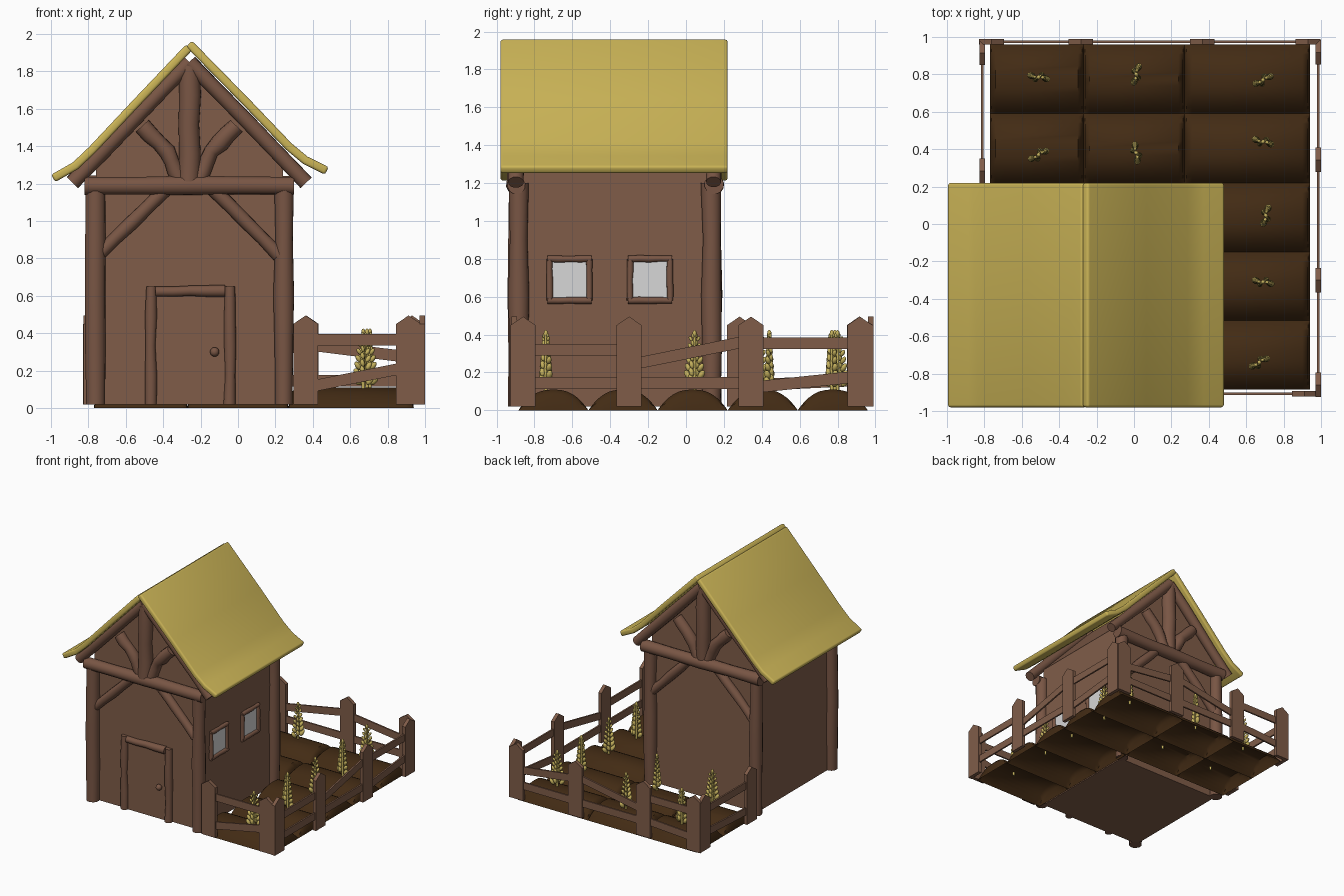
import bpy, bmesh, math, random
from mathutils import Vector, Matrix

if "Cube" in bpy.data.objects:
    bpy.data.objects.remove(bpy.data.objects["Cube"])

random.seed(4)


def material(name, rgb):
    m = bpy.data.materials.new(name)
    m.diffuse_color = (*rgb, 1)
    m.use_nodes = True
    m.node_tree.nodes["Principled BSDF"].inputs["Base Color"].default_value = m.diffuse_color
    return m


WOOD = material("brown wood", (0.215, 0.108, 0.066))
LOG = material("dark log wood", (0.19, 0.092, 0.058))
THATCH = material("yellow thatch", (0.60, 0.46, 0.095))
GRAIN = material("ripe grain", (0.56, 0.44, 0.11))
SOIL = material("dark soil", (0.055, 0.024, 0.007))
GLASS = material("pale window", (0.68, 0.68, 0.68))


def finish(name, bm, mat, angle=40, normals=True):
    if normals:
        bmesh.ops.recalc_face_normals(bm, faces=bm.faces)
    me = bpy.data.meshes.new(name)
    bm.to_mesh(me)
    bm.free()
    me.materials.append(mat)
    me.shade_smooth()
    me.set_sharp_from_angle(angle=math.radians(angle))
    ob = bpy.data.objects.new(name, me)
    bpy.context.collection.objects.link(ob)
    return ob


def prism(name, outline, push, mat):
    """Flat outline of 3D points extruded along a vector."""
    bm = bmesh.new()
    f = bm.faces.new([bm.verts.new(p) for p in outline])
    ext = bmesh.ops.extrude_face_region(bm, geom=[f], use_keep_orig=True)
    bmesh.ops.translate(bm, vec=push,
                        verts=[v for v in ext["geom"] if isinstance(v, bmesh.types.BMVert)])
    return finish(name, bm, mat, 30)


def log(name, path, radius, mat=LOG, sides=12, wobble=0.12, steps=4):
    """Slightly crooked round beam following a path."""
    path = [Vector(p) for p in path]
    pts = []
    for a, b in zip(path, path[1:]):
        pts += [a.lerp(b, i / steps) for i in range(steps)]
    pts.append(path[-1])
    bm = bmesh.new()
    rings = []
    for i, p in enumerate(pts):
        d = (pts[min(i + 1, len(pts) - 1)] - pts[max(i - 1, 0)]).normalized()
        u = d.cross(Vector((0.3, 1, 0.2))).normalized() if abs(d.y) < 0.8 else d.cross(Vector((0, 0, 1))).normalized()
        w = d.cross(u)
        r = radius * (1 + random.uniform(-wobble, wobble))
        p = p + (u * random.uniform(-1, 1) + w * random.uniform(-1, 1)) * radius * wobble * 0.7
        rings.append([bm.verts.new(p + r * (u * math.cos(t) + w * math.sin(t)))
                      for t in (2 * math.pi * k / sides for k in range(sides))])
    for a, b in zip(rings, rings[1:]):
        for k in range(sides):
            bm.faces.new((a[k], a[(k + 1) % sides], b[(k + 1) % sides], b[k]))
    bm.faces.new(rings[0])
    bm.faces.new(rings[-1])
    return finish(name, bm, mat, 50)


# House body with gables
prism("house_walls", [(x, -0.87, z) for x, z in
      [(-0.76, 0.02), (0.24, 0.02), (0.24, 1.30), (-0.255, 1.83), (-0.76, 1.30)]], (0, 0.99, 0), WOOD)

# Timber frame, same on front and back gables
CX = -0.26
for side, y, out in (("front", -0.885, -1), ("back", 0.135, 1)):
    yo = y + out * 0.012
    log(side + "_tie_beam", [(-0.82, yo, 1.19), (0.30, yo, 1.19)], 0.05, wobble=0.06)
    log(side + "_king_post", [(CX, y, 1.2), (CX, y, 1.83)], 0.055)
    for s, lab in ((-1, "left"), (1, "right")):
        log(f"{side}_{lab}_corner_post", [(CX + s * 0.503, y, 0.02), (CX + s * 0.503, y, 1.2)], 0.052, wobble=0.1)
        log(f"{side}_{lab}_rafter", [(CX, yo, 1.85), (CX + s * 0.625, yo, 1.205)], 0.042, wobble=0.06)
        log(f"{side}_{lab}_gable_brace", [(CX + s * 0.05, y, 1.22), (CX + s * 0.12, y, 1.37),
                                          (CX + s * 0.25, y, 1.51)], 0.045, steps=3)
        log(f"{side}_{lab}_knee_brace", [(CX + s * 0.48, y, 0.82), (CX + s * 0.13, y, 1.17)], 0.036)

# Curved thatch roof
for lab, pts in (("right", [(-0.262, 1.948), (0.05, 1.63), (0.27, 1.40), (0.36, 1.325), (0.475, 1.268)]),
                 ("left", [(-0.262, 1.928), (-0.55, 1.625), (-0.78, 1.38), (-0.87, 1.295), (-0.988, 1.228)])):
    bm = bmesh.new()
    rows = [[bm.verts.new((x, y, z)) for y in (-0.98, 0.22)] for x, z in pts]
    for a, b in zip(rows, rows[1:]):
        bm.faces.new((a[0], a[1], b[1], b[0]))
    roof = finish("thatch_roof_" + lab, bm, THATCH)
    m = roof.modifiers.new("thickness", "SOLIDIFY")
    m.thickness, m.offset = 0.045, 0
    m = roof.modifiers.new("rounded", "BEVEL")
    m.width, m.segments, m.limit_method = 0.014, 3, "ANGLE"

# Door with frame and knob
prism("door", [(x, -0.87, z) for x, z in [(-0.45, 0.02), (-0.05, 0.02), (-0.05, 0.62), (-0.45, 0.62)]],
      (0, -0.009, 0), WOOD)
for x in (-0.465, -0.043):
    log("door_jamb", [(x, -0.88, 0.02), (x, -0.88, 0.65)], 0.03)
log("door_lintel", [(-0.44, -0.88, 0.625), (-0.07, -0.88, 0.625)], 0.03)
bm = bmesh.new()
bmesh.ops.create_uvsphere(bm, u_segments=14, v_segments=10, radius=0.025,
                          matrix=Matrix.Translation((-0.125, -0.9, 0.30)))
finish("door_knob", bm, LOG, 60)

# Windows on the right wall
for c in (-0.615, -0.19):
    a, b, lo, hi = c - 0.105, c + 0.105, 0.58, 0.80
    prism("window_pane", [(0.24, a, lo), (0.24, b, lo), (0.24, b, hi), (0.24, a, hi)], (0.008, 0, 0), GLASS)
    for z in (lo, hi):
        log("window_rail", [(0.25, a - 0.01, z), (0.25, b + 0.01, z)], 0.017, sides=8)
    for y in (a, b):
        log("window_stile", [(0.25, y, lo), (0.25, y, hi)], 0.017, sides=8)

# Rounded soil beds, open underneath
xs, ys = [-0.77, -0.27, 0.27, 0.94], [0.96, 0.59, 0.22, -0.15, -0.515, -0.885]
ENDS = [(-1, 0), (-0.97, 0.72), (-0.88, 1), (0.88, 1), (0.97, 0.72), (1, 0)]
for r in range(5):
    for c in range(3):
        if r > 1 and c < 2:
            continue
        bm = bmesh.new()
        x0, x1, y0, y1 = xs[c], xs[c + 1], ys[r + 1], ys[r]
        grid = []
        for u, h in ENDS:
            grid.append([])
            for k in range(17):
                v = -math.cos(math.pi * k / 16)
                grid[-1].append(bm.verts.new(((x0 + x1) / 2 + u * (x1 - x0) / 2,
                                              (y0 + y1) / 2 + v * (y1 - y0) / 2,
                                              0.11 * h * (1 - abs(v) ** 2.5))))
        for a, b in zip(grid, grid[1:]):
            for k in range(16):
                bm.faces.new((a[k], b[k], b[k + 1], a[k + 1]))
        finish("soil_bed", bm, SOIL, 50, normals=False)


# Picket fence: axis 0 runs along x, axis 1 along y
def place(axis, u, fixed, z):
    return (u, fixed, z) if axis == 0 else (fixed, u, z)


def fence(name, axis, fixed, posts, rails):
    thick = place(axis, 0, 0.03, 0)
    for p in posts:
        prism(name + "_post", [place(axis, p + du, fixed - 0.015, z) for du, z in
              [(-0.066, 0.02), (0.066, 0.02), (0.066, 0.45), (0, 0.495), (-0.066, 0.45)]], thick, WOOD)
    thin = place(axis, 0, 0.014, 0)
    for a, b, pair in zip(posts, posts[1:], rails):
        for za, zb in pair:
            prism(name + "_rail", [place(axis, u, fixed - 0.007, z) for u, z in
                  [(a, za - 0.031), (b, zb - 0.031), (b, zb + 0.031), (a, za + 0.031)]], thin, WOOD)


fence("front_fence", 0, -0.907, [0.362, 0.912], [[(0.365, 0.365), (0.11, 0.22)]])
fence("right_fence", 1, 0.985, [-0.86, -0.30, 0.343, 0.918],
      [[(0.32, 0.32), (0.145, 0.145)], [(0.24, 0.37), (0.145, 0.145)], [(0.355, 0.355), (0.12, 0.18)]])
fence("back_fence", 0, 0.975, [-0.762, -0.284, 0.365, 0.93],
      [[(0.355, 0.355), (0.13, 0.16)], [(0.24, 0.36), (0.145, 0.145)], [(0.34, 0.27), (0.145, 0.145)]])
fence("left_fence", 1, -0.812, [0.283, 0.915], [[(0.355, 0.355), (0.13, 0.16)]])

# Grain stalks: stem, paired kernels and a tip kernel
stalks = [(-0.51, 0.785, -20), (0.012, 0.80, 65), (0.69, 0.77, 18), (-0.51, 0.37, 20), (0.012, 0.38, 90),
          (0.69, 0.44, -25), (0.705, 0.045, 65), (0.69, -0.31, -20), (0.67, -0.74, 20)]
for x, y, turn in stalks:
    bm = bmesh.new()
    bmesh.ops.create_cone(bm, cap_ends=True, segments=8, radius1=0.01, radius2=0.008, depth=0.32,
                          matrix=Matrix.Translation((0, 0, 0.24)))

    def kernel(px, py, pz, tilt, size):
        bmesh.ops.create_icosphere(bm, subdivisions=2, radius=1, matrix=Matrix.Translation((px, py, pz))
                                   @ Matrix.Rotation(tilt, 4, "Y") @ Matrix.Diagonal((0.55 * size, 0.6 * size, size, 1)))
    for i in range(7):
        k = 1 - 0.085 * i
        z = 0.15 + 0.038 * i
        for s in (-1, 1):
            kernel(s * 0.04 * k, s * 0.006, z, s * 0.6, 0.031 * k)
            kernel(s * 0.012 * k, s * 0.017 * k, z + 0.015, s * 0.25, 0.027 * k)
    kernel(0, 0, 0.405, 0, 0.02)
    bm.transform(Matrix.Translation((x, y, 0)) @ Matrix.Rotation(math.radians(turn), 4, "Z"))
    finish("grain_stalk", bm, GRAIN, 60)
